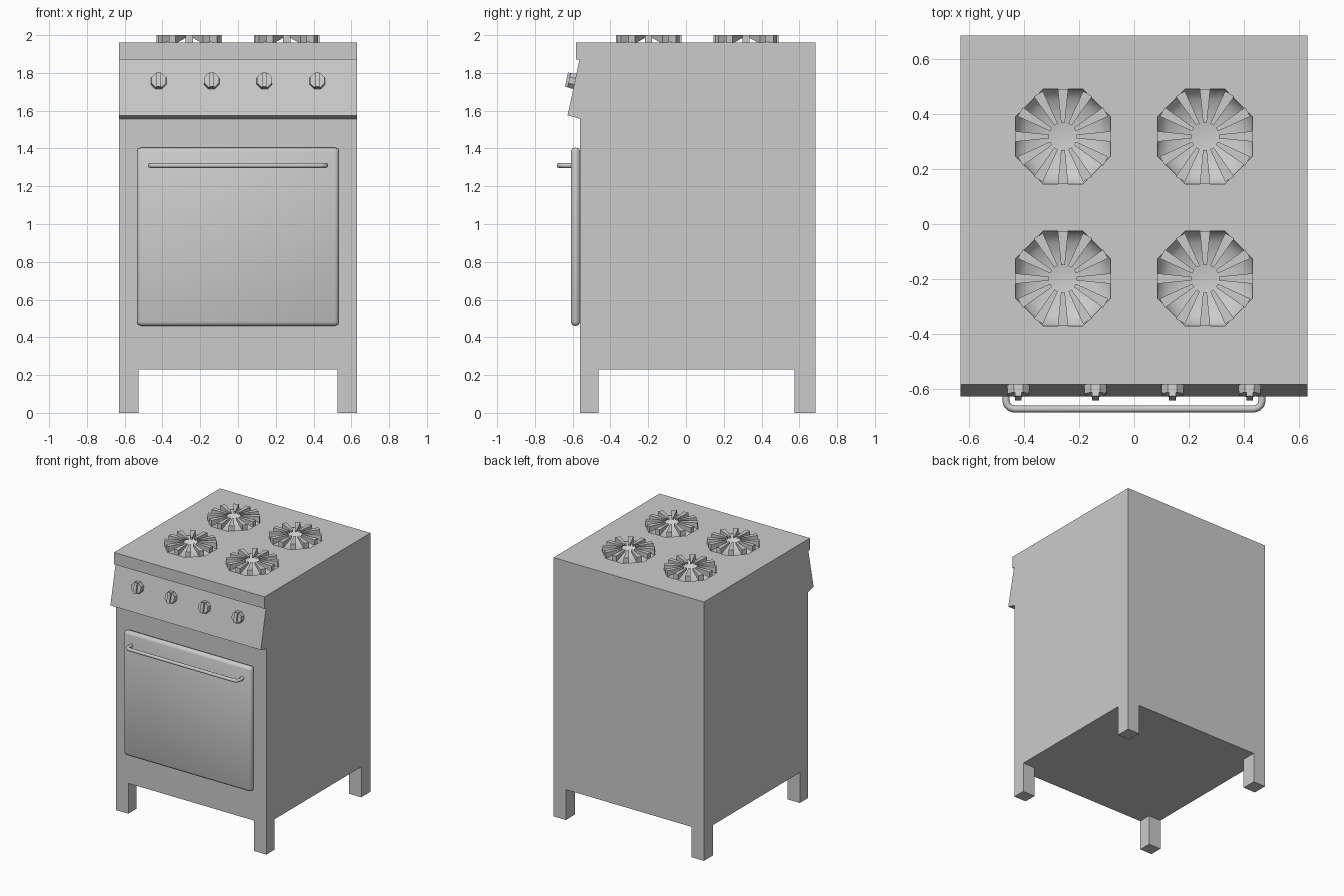
import bpy, bmesh
from math import pi, sin, cos, radians, atan2
from mathutils import Matrix, Vector

if "Cube" in bpy.data.objects:
    bpy.data.objects.remove(bpy.data.objects["Cube"])


def finish(bm, name, smooth=False):
    bmesh.ops.recalc_face_normals(bm, faces=bm.faces[:])
    if smooth:
        for f in bm.faces:
            f.smooth = True
    me = bpy.data.meshes.new(name)
    bm.to_mesh(me)
    bm.free()
    ob = bpy.data.objects.new(name, me)
    bpy.context.collection.objects.link(ob)
    return ob


def add_box(bm, lo, hi, matrix=Matrix()):
    lo, hi = Vector(lo), Vector(hi)
    m = matrix @ Matrix.Translation((lo + hi) / 2) @ Matrix.Diagonal((*(hi - lo), 1))
    bmesh.ops.create_cube(bm, size=1, matrix=m)


TOP, APO = 1.96, 0.173                 # cooktop height, burner octagon apothem
R = APO / cos(pi / 8)
BURNERS = [(x, y) for x in (-0.258, 0.258) for y in (-0.198, 0.318)]

# Body: side profile with slanted control panel, extruded across x
profile = [(-0.56, 0.23), (-0.56, 1.557), (-0.627, 1.575), (-0.564, 1.87),
           (-0.583, 1.87), (-0.583, TOP), (0.685, TOP), (0.685, 0.23)]
bm = bmesh.new()
face = bm.faces.new([bm.verts.new((-0.63, y, z)) for y, z in profile])
ext = bmesh.ops.extrude_face_region(bm, geom=[face])
bmesh.ops.translate(bm, vec=(1.26, 0, 0),
                    verts=[v for v in ext["geom"] if isinstance(v, bmesh.types.BMVert)])
body = finish(bm, "body")

# Burner bowls: eight-sided hollows cut into the cooktop
rings = [(R, 2.03), (R, 1.955)] + [(R * cos(radians(t)), 1.955 - 0.08 * sin(radians(t)))
                                   for t in (20, 40, 60, 78)]
bm = bmesh.new()
for bx, by in BURNERS:
    loops = [[bm.verts.new((bx + r * cos(pi / 8 + k * pi / 4),
                            by + r * sin(pi / 8 + k * pi / 4), z)) for k in range(8)]
             for r, z in rings]
    bm.faces.new(loops[0])
    bm.faces.new(loops[-1]).smooth = True
    for i in range(len(loops) - 1):
        for k in range(8):
            n = (k + 1) % 8
            f = bm.faces.new((loops[i][k], loops[i][n], loops[i + 1][n], loops[i + 1][k]))
            f.smooth = i > 0
cutter = finish(bm, "bowl_cutter")
cutter.hide_render = True
mod = body.modifiers.new("bowls", "BOOLEAN")
mod.operation, mod.solver, mod.object = "DIFFERENCE", "EXACT", cutter
bpy.context.view_layer.objects.active = body
bpy.ops.object.modifier_apply(modifier=mod.name)
bpy.data.objects.remove(cutter)

# Pan supports: twelve tapering prongs around each bowl
for i, (bx, by) in enumerate(BURNERS):
    bm = bmesh.new()
    for k in range(12):
        a = k * pi / 6
        dev = (a + pi / 8) % (pi / 4) - pi / 8
        outer = APO / cos(dev)
        rot = Matrix.Translation((bx, by, 0)) @ Matrix.Rotation(a, 4, "Z")
        verts = [bm.verts.new(rot @ Vector((r, s * w, z)))
                 for r, w, low in ((0.05, 0.007, 1.985), (outer, 0.019, 1.955))
                 for s in (-1, 1) for z in (low, 2.0)]
        bmesh.ops.convex_hull(bm, input=verts)
    bmesh.ops.dissolve_limit(bm, angle_limit=0.01, verts=bm.verts[:], edges=bm.edges[:])
    finish(bm, f"pan_support_{i + 1}")

# Legs
bm = bmesh.new()
for x0 in (-0.63, 0.527):
    for y0, y1 in ((-0.56, -0.463), (0.575, 0.685)):
        add_box(bm, (x0, y0, 0), (x0 + 0.103, y1, 0.23))
finish(bm, "legs")

# Oven door: softened slab
bm = bmesh.new()
add_box(bm, (-0.535, -0.61, 0.46), (0.535, -0.56, 1.405))
bmesh.ops.bevel(bm, geom=bm.edges[:], offset=0.022, segments=2, profile=0.5, affect="EDGES")
finish(bm, "oven_door", smooth=True)

# Door handle: bent tube
half = [(0.465, -0.60), (0.465, -0.643), (0.461, -0.657), (0.451, -0.667), (0.435, -0.672)]
path = half + [(-x, y) for x, y in reversed(half)]
cu = bpy.data.curves.new("door_handle", "CURVE")
cu.dimensions, cu.bevel_depth, cu.bevel_resolution, cu.use_fill_caps = "3D", 0.013, 2, True
sp = cu.splines.new("POLY")
sp.points.add(len(path) - 1)
for p, (x, y) in zip(sp.points, path):
    p.co = (x, y, 1.31, 1)
handle = bpy.data.objects.new("door_handle", cu)
bpy.context.collection.objects.link(handle)

# Control knobs: octagonal discs with grip bars, square to the slanted panel
tilt = Matrix.Rotation(atan2(0.295, 0.063), 4, "X")
for i, x in enumerate((-0.42, -0.14, 0.14, 0.42)):
    m = Matrix.Translation((x, -0.588, 1.755)) @ tilt
    bm = bmesh.new()
    bmesh.ops.create_cone(bm, cap_ends=True, segments=8, radius1=0.045, radius2=0.042, depth=0.036,
                          matrix=m @ Matrix.Translation((0, 0, 0.014)) @ Matrix.Rotation(pi / 8, 4, "Z"))
    add_box(bm, (-0.012, -0.038, 0.02), (0.012, 0.038, 0.046), m)
    finish(bm, f"knob_{i + 1}")
